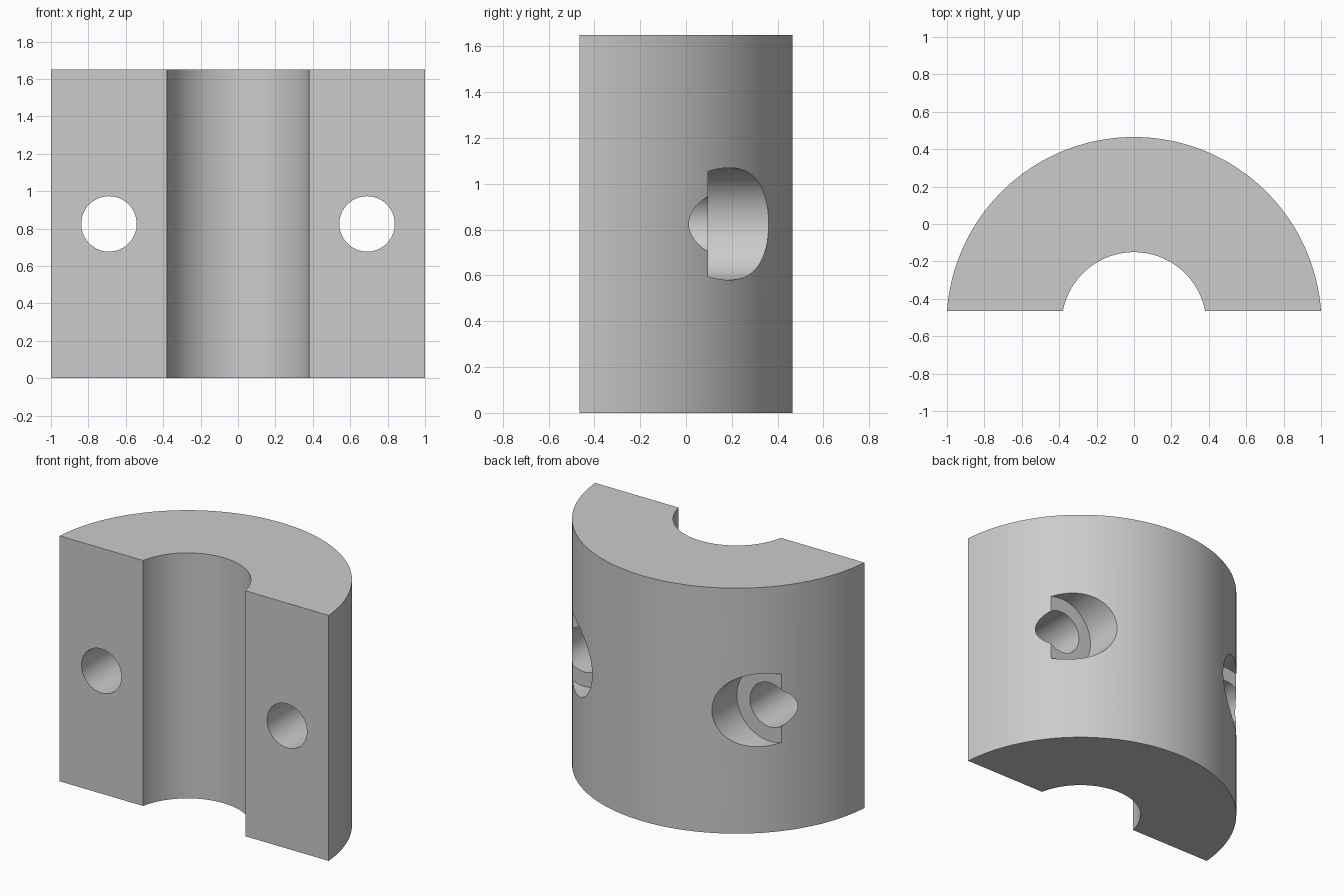
import bpy
import bmesh
from math import sin, cos, asin, pi, radians

if "Cube" in bpy.data.objects:
    bpy.data.objects.remove(bpy.data.objects["Cube"], do_unlink=True)

HEIGHT = 1.65
FRONT_Y = -0.465
CENTRE_Y = -0.5376
OUTER_R = 1.0026
INNER_R = 0.387
HOLE_X = 0.69
HOLE_Z = HEIGHT / 2

gray = bpy.data.materials.new("plain gray")
gray.use_nodes = True
gray.diffuse_color = (0.6, 0.6, 0.6, 1)
gray.node_tree.nodes["Principled BSDF"].inputs["Base Color"].default_value = gray.diffuse_color


def arc(radius, steps):
    """Points from right to left, ending on the flat front plane."""
    start = asin((FRONT_Y - CENTRE_Y) / radius)
    span = pi - 2 * start
    angles = [start + span * i / steps for i in range(steps + 1)]
    return [(radius * cos(a), CENTRE_Y + radius * sin(a)) for a in angles]


def cylinder_along_y(name, radius, x, y_from, y_to):
    bpy.ops.mesh.primitive_cylinder_add(
        vertices=96, radius=radius, depth=y_to - y_from,
        location=(x, (y_from + y_to) / 2, HOLE_Z), rotation=(pi / 2, 0, 0))
    cutter = bpy.context.object
    cutter.name = name
    cutter.hide_render = True
    cutter.data.materials.append(gray)
    return cutter


# Half sleeve: arched profile extruded upward
bm = bmesh.new()
profile = arc(OUTER_R, 96) + arc(INNER_R, 64)[::-1]
base = bm.faces.new([bm.verts.new((x, y, 0)) for x, y in profile])
top = bmesh.ops.extrude_face_region(bm, geom=[base])
bmesh.ops.translate(bm, vec=(0, 0, HEIGHT),
                    verts=[v for v in top["geom"] if isinstance(v, bmesh.types.BMVert)])
bmesh.ops.recalc_face_normals(bm, faces=bm.faces)
mesh = bpy.data.meshes.new("half_clamp")
bm.to_mesh(mesh)
bm.free()
mesh.materials.append(gray)
clamp = bpy.data.objects.new("half_clamp", mesh)
bpy.context.collection.objects.link(clamp)

# Bolt holes with wider counterbores at the back
for side, x in (("left", HOLE_X), ("right", -HOLE_X)):
    cutters = [cylinder_along_y(side + "_bolt_hole", 0.148, x, -0.8, 0.8),
               cylinder_along_y(side + "_counterbore", 0.245, x, 0.095, 0.9)]
    for cutter in cutters:
        bpy.context.view_layer.objects.active = clamp
        cut = clamp.modifiers.new(cutter.name, 'BOOLEAN')
        cut.operation = 'DIFFERENCE'
        cut.solver = 'EXACT'
        cut.object = cutter
        bpy.ops.object.modifier_apply(modifier=cut.name)
        bpy.data.objects.remove(cutter, do_unlink=True)

# Smooth curved walls, crisp edges
bpy.ops.object.select_all(action='DESELECT')
clamp.select_set(True)
bpy.context.view_layer.objects.active = clamp
bpy.ops.object.shade_smooth_by_angle(angle=radians(30))
